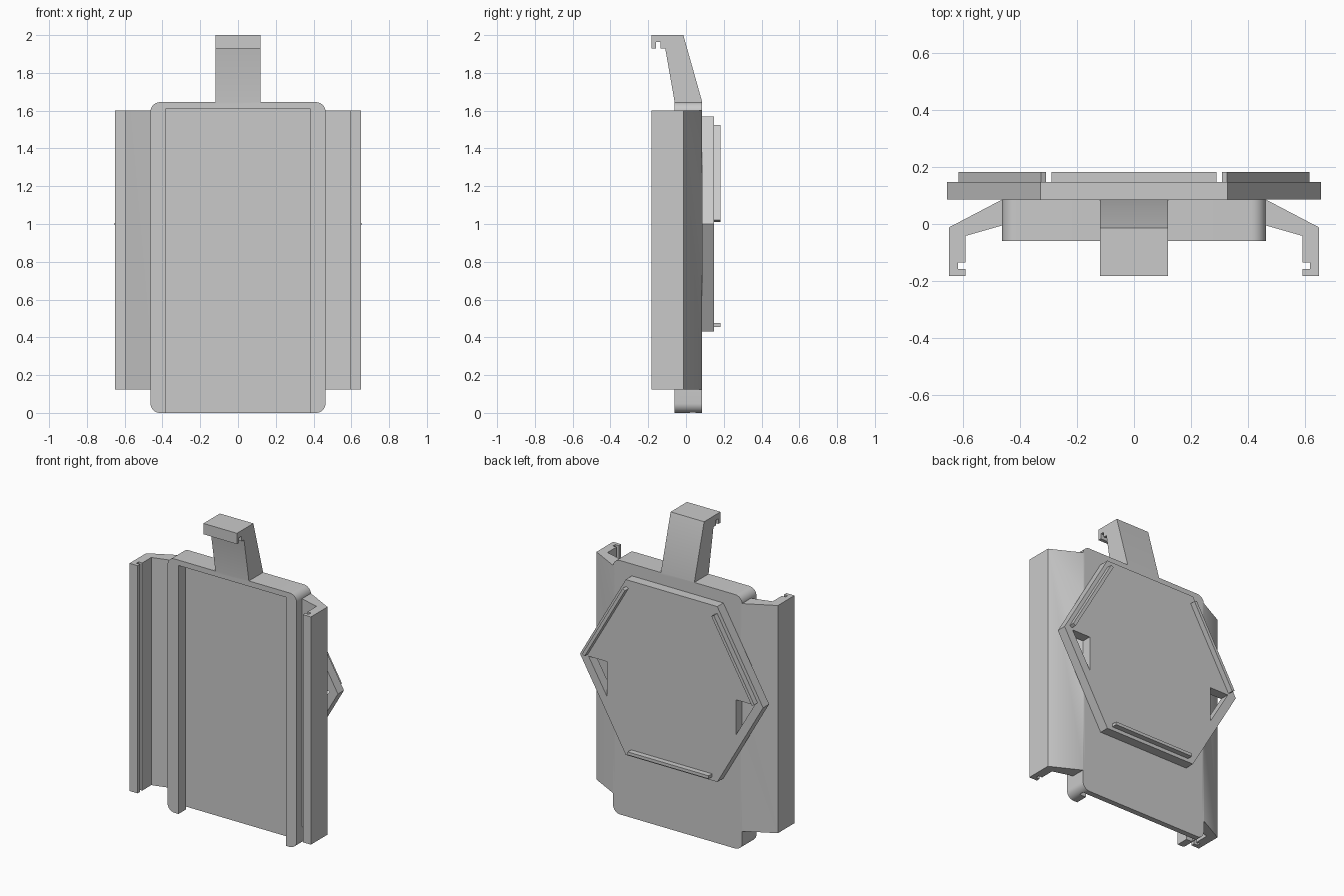
import bpy, bmesh, math
from mathutils import Vector

if "Cube" in bpy.data.objects:
    bpy.data.objects.remove(bpy.data.objects["Cube"])

grey = bpy.data.materials.new("plain_grey")
grey.diffuse_color = (0.59, 0.59, 0.59, 1)
grey.use_nodes = True
grey.node_tree.nodes["Principled BSDF"].inputs["Base Color"].default_value = grey.diffuse_color


def prism(name, profile, place, start, end):
    """Extrude a 2D profile; place(u, v, w) maps it to 3D, w runs start to end."""
    bm = bmesh.new()
    a = [bm.verts.new(place(u, v, start)) for u, v in profile]
    b = [bm.verts.new(place(u, v, end)) for u, v in profile]
    bm.faces.new(a)
    bm.faces.new(b[::-1])
    n = len(a)
    for i in range(n):
        j = (i + 1) % n
        bm.faces.new((a[j], a[i], b[i], b[j]))
    bmesh.ops.recalc_face_normals(bm, faces=bm.faces[:])
    mesh = bpy.data.meshes.new(name)
    bm.to_mesh(mesh)
    bm.free()
    mesh.materials.append(grey)
    obj = bpy.data.objects.new(name, mesh)
    bpy.context.collection.objects.link(obj)
    return obj


def combine(obj, other, operation):
    """Apply a boolean with the other solid, then remove that solid."""
    mod = obj.modifiers.new("boolean", 'BOOLEAN')
    mod.operation = operation
    mod.solver = 'EXACT'
    mod.object = other
    bpy.context.view_layer.objects.active = obj
    bpy.ops.object.modifier_apply(modifier=mod.name)
    bpy.data.objects.remove(other, do_unlink=True)


def xz(u, v, w):
    return Vector((u, w, v))


def xy(u, v, w):
    return Vector((u, v, w))


def yz(u, v, w):
    return Vector((w, u, v))


def box_profile(x, z0, z1):
    return [(-x, z0), (x, z0), (x, z1), (-x, z1)]


BACK, FRONT = 0.086, -0.06
HEX_BACK, RIB_BACK = 0.148, 0.183

# Tray body: rounded slab
W, H, R = 0.463, 1.645, 0.05
outline = []
for cx, cz, first in ((W - R, H - R, 0), (R - W, H - R, 90),
                      (R - W, R, 180), (W - R, R, 270)):
    for k in range(9):
        t = math.radians(first + k * 90 / 8)
        outline.append((cx + R * math.cos(t), cz + R * math.sin(t)))
tray = prism("clip_on_tray", outline, xz, FRONT, BACK)

# Front pocket open at the bottom, with a wider slot behind its side lips
combine(tray, prism("pocket_cutter", box_profile(0.385, -0.1, 1.61), xz,
                    FRONT - 0.1, 0.05), 'DIFFERENCE')
combine(tray, prism("slot_cutter", box_profile(0.43, -0.1, 1.61), xz,
                    0.02, 0.05), 'DIFFERENCE')

# Side clips: sloped arms ending in notched hooks
clip = [(0.45, BACK), (0.463, BACK), (0.65, -0.012), (0.65, -0.182),
        (0.592, -0.182), (0.592, -0.158), (0.618, -0.158), (0.618, -0.135),
        (0.592, -0.135), (0.592, -0.042), (0.463, -0.005), (0.45, -0.005)]
for side, name in ((-1, "left_clip"), (1, "right_clip")):
    arm = prism(name, [(side * x, y) for x, y in clip], xy, 0.125, 1.6)
    combine(tray, arm, 'UNION')

# Top clip: leaning tongue with the same notched hook
tongue = [(BACK, 1.63), (BACK, 1.645), (-0.014, 2.0), (-0.182, 2.0),
          (-0.182, 1.93), (-0.16, 1.93), (-0.16, 1.963), (-0.135, 1.963),
          (-0.135, 1.93), (-0.11, 1.93), (FRONT, 1.645), (FRONT, 1.63)]
combine(tray, prism("top_clip", tongue, yz, -0.12, 0.12), 'UNION')

# Hexagonal back plate with two triangular holes
hexagon = [(0.656 * math.cos(math.radians(60 * k)),
            1 + 0.656 * math.sin(math.radians(60 * k))) for k in range(6)]
plate = prism("hex_plate", hexagon, xz, BACK, HEX_BACK)
for s in (-1, 1):
    hole = [(s * 0.463, 1.0), (s * 0.595, 1.0), (s * 0.463, 0.775)]
    combine(plate, prism("hole_cutter", hole, xz, BACK - 0.05,
                         HEX_BACK + 0.05), 'DIFFERENCE')
combine(tray, plate, 'UNION')

# Thin ribs along three alternate plate edges
for k, name in enumerate(("bottom_rib", "right_rib", "left_rib")):
    t = math.radians(120 * k)
    c, s = math.cos(t), math.sin(t)
    rib = [(-0.29, -0.545), (0.29, -0.545), (0.29, -0.525), (-0.29, -0.525)]
    combine(tray, prism(name, [(u * c - v * s, 1 + u * s + v * c)
                               for u, v in rib], xz, HEX_BACK - 0.02, RIB_BACK),
            'UNION')

# Smooth the rounded corners and the arm-to-tray blend
bpy.ops.object.select_all(action='DESELECT')
tray.select_set(True)
bpy.context.view_layer.objects.active = tray
bpy.ops.object.shade_smooth_by_angle(angle=math.radians(30))
